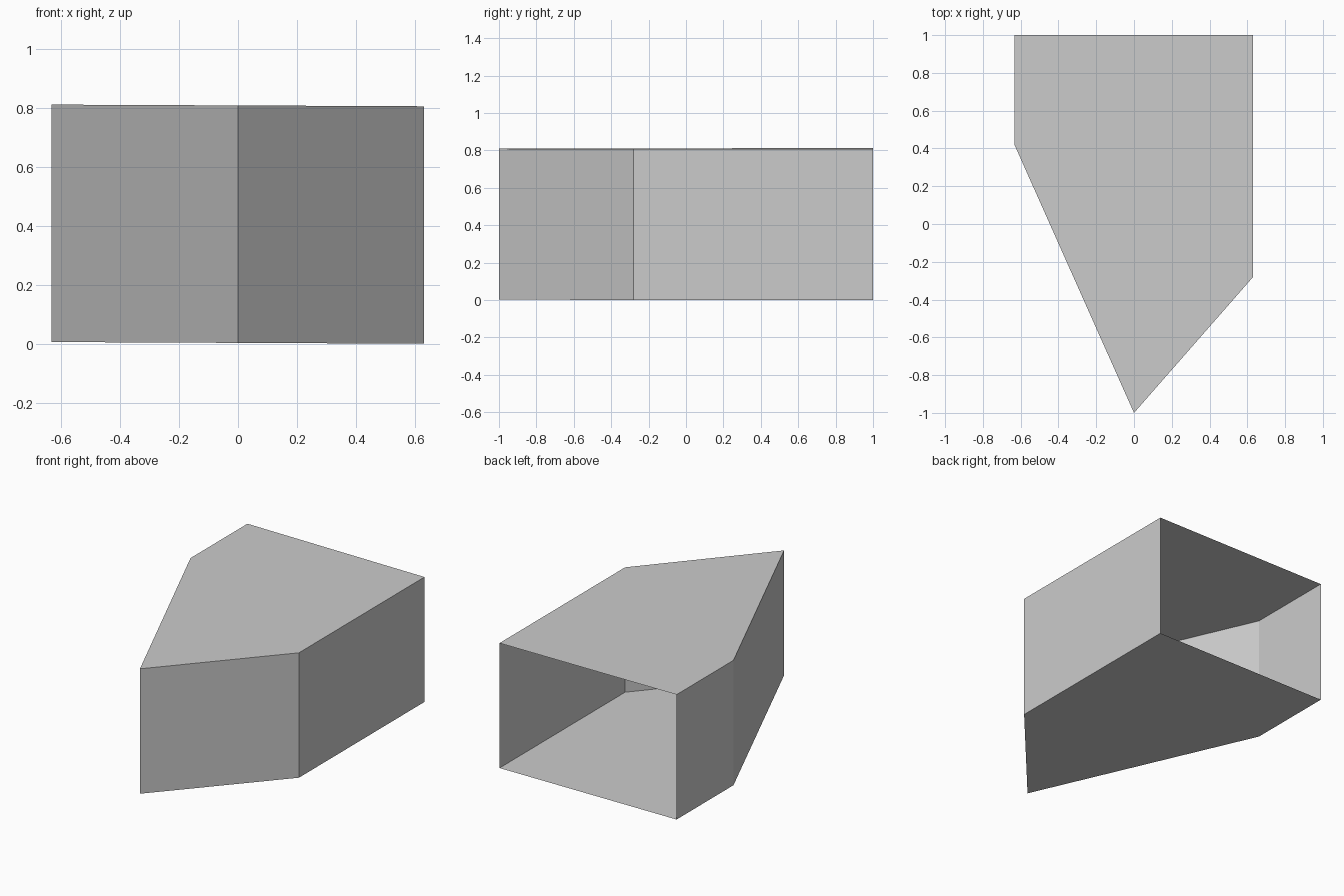
import bpy, bmesh

if "Cube" in bpy.data.objects:
    bpy.data.objects.remove(bpy.data.objects["Cube"])

# Five-sided floor plan, starting and ending at the open back
plan = [(-0.633, 1.0), (-0.633, 0.42), (0.0, -1.0), (0.631, -0.28), (0.631, 1.0)]
HEIGHT = 0.806


def floor_z(x):
    # the block leans very slightly towards the right
    return 0.003 - 0.0045 * x


bm = bmesh.new()
low = [bm.verts.new((x, y, floor_z(x))) for x, y in plan]
high = [bm.verts.new((x, y, floor_z(x) + HEIGHT)) for x, y in plan]

# Floor and roof panels
bm.faces.new(low[::-1])
bm.faces.new(high)

# Thin side walls; the back stays open
for i in range(len(plan) - 1):
    bm.faces.new((low[i], low[i + 1], high[i + 1], high[i]))

bmesh.ops.recalc_face_normals(bm, faces=bm.faces[:])
bm.normal_update()
# make sure the roof faces upwards, so the whole shell faces outwards
bm.faces.ensure_lookup_table()
if bm.faces[1].normal.z < 0:
    bmesh.ops.reverse_faces(bm, faces=bm.faces[:])

mesh = bpy.data.meshes.new("open_shell")
bm.to_mesh(mesh)
bm.free()
bpy.context.collection.objects.link(bpy.data.objects.new("open_shell", mesh))
